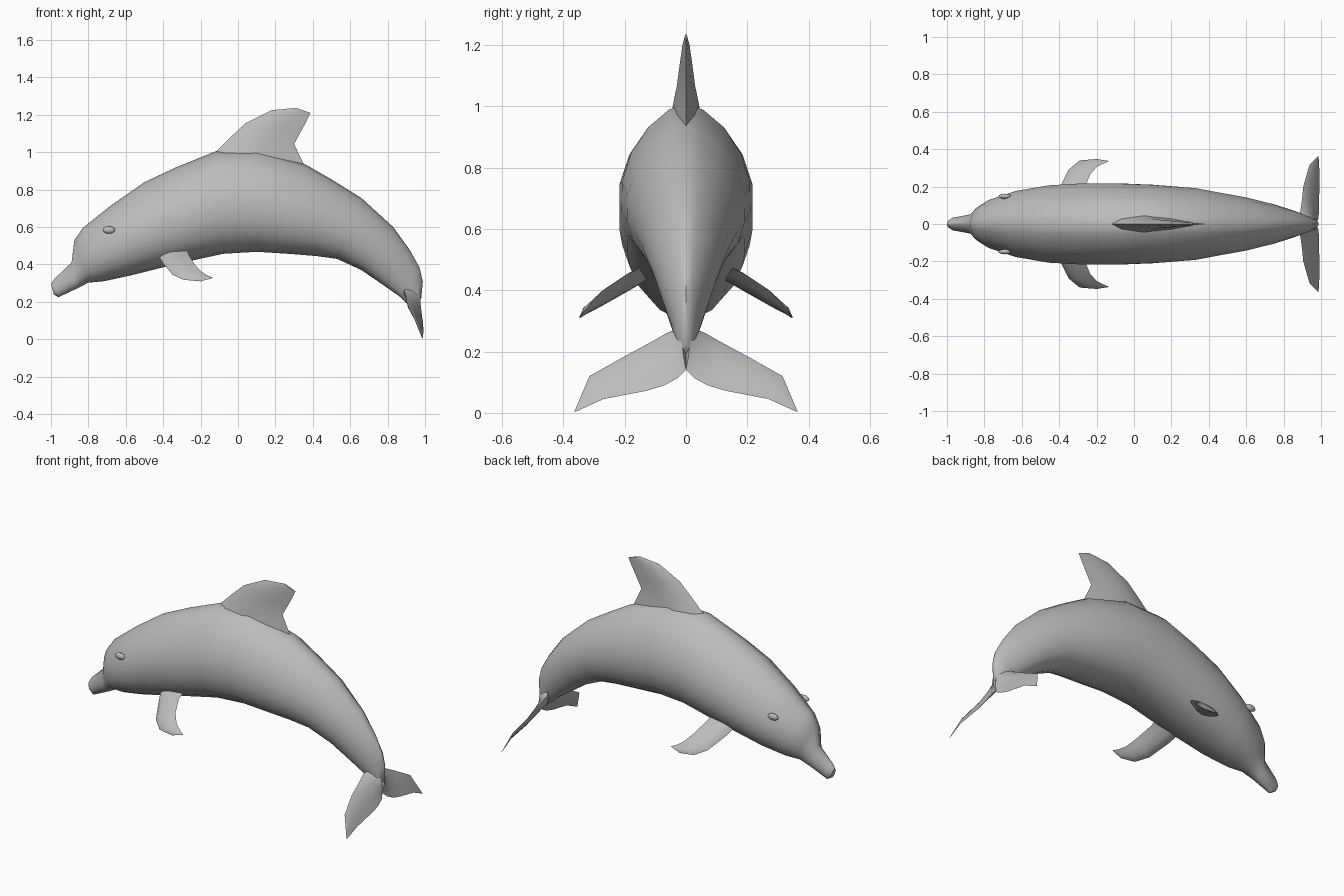
import bpy, bmesh, math
from mathutils import Vector

cube = bpy.data.objects.get("Cube")
if cube:
    bpy.data.objects.remove(cube, do_unlink=True)

grey = bpy.data.materials.new("dolphin grey")
grey.use_nodes = True
COLOUR = (0.5, 0.5, 0.5, 1)
grey.diffuse_color = COLOUR
grey.node_tree.nodes["Principled BSDF"].inputs["Base Color"].default_value = COLOUR


def finish(name, bm, angle):
    """Turn a bmesh into a shaded, coloured object."""
    bmesh.ops.remove_doubles(bm, verts=bm.verts, dist=0.0005)
    bmesh.ops.recalc_face_normals(bm, faces=bm.faces)
    mesh = bpy.data.meshes.new(name)
    bm.to_mesh(mesh)
    bm.free()
    mesh.materials.append(grey)
    obj = bpy.data.objects.new(name, mesh)
    bpy.context.collection.objects.link(obj)
    bpy.ops.object.select_all(action='DESELECT')
    obj.select_set(True)
    bpy.context.view_layer.objects.active = obj
    bpy.ops.object.shade_smooth_by_angle(angle=math.radians(angle))
    return obj


def loft(name, rings, angle=45):
    """Skin a list of closed rings and cap both ends."""
    bm = bmesh.new()
    loops = [[bm.verts.new(p) for p in ring] for ring in rings]
    n = len(loops[0])
    for a, b in zip(loops, loops[1:]):
        for i in range(n):
            j = (i + 1) % n
            bm.faces.new((a[i], a[j], b[j], b[i]))
    bm.faces.new(loops[0])
    bm.faces.new(loops[-1])
    return finish(name, bm, angle)


def body_ring(tx, tz, bx, bz, width, sides=18):
    """Tilted egg section between a back point and a belly point."""
    top, low = Vector((tx, 0, tz)), Vector((bx, 0, bz))
    mid, up = (top + low) / 2, (top - low) / 2
    ring = []
    for i in range(sides):
        t = math.tau * i / sides
        s, c = math.sin(t), math.cos(t)
        power = 1.25 if c > 0 else 0.95
        y = math.copysign(abs(s) ** power, s) * width
        ring.append(mid + up * (c - 0.12 * s * s) + Vector((0, y, 0)))
    return ring


def fin(name, stations, side=1):
    """Thin blade: each station is leading point, trailing point, half thickness."""
    rings = []
    for k, (lead, trail, thick) in enumerate(stations):
        lead, trail = Vector(lead), Vector(trail)
        a, b = stations[max(k - 1, 0)], stations[min(k + 1, len(stations) - 1)]
        span = Vector(b[0]) + Vector(b[1]) - Vector(a[0]) - Vector(a[1])
        normal = (trail - lead).cross(span).normalized() * thick
        ring = [lead]
        ring += [lead.lerp(trail, f) + normal * h for f, h in ((.12, .6), (.38, 1), (.7, .6))]
        ring += [trail]
        ring += [lead.lerp(trail, f) - normal * h for f, h in ((.7, .6), (.38, 1), (.12, .6))]
        rings.append([Vector((p.x, p.y * side, p.z)) for p in ring])
    return loft(name, rings, 50)


# Body from beak tip to tail stock: back x, z, belly x, z, half width
body = [
    (-1.0, .295, -.985, .24, .018), (-.98, .325, -.96, .225, .034),
    (-.89, .41, -.86, .272, .052), (-.875, .53, -.80, .303, .09),
    (-.83, .595, -.72, .31, .13), (-.68, .715, -.58, .34, .18),
    (-.50, .84, -.40, .385, .211), (-.33, .92, -.25, .42, .22),
    (-.12, 1.005, -.08, .457, .221), (.10, 1.01, .10, .468, .213),
    (.36, .935, .30, .455, .195), (.50, .855, .42, .445, .17),
    (.66, .755, .53, .43, .145), (.83, .60, .66, .37, .107),
    (.92, .475, .78, .288, .073), (.97, .385, .865, .228, .047),
    (.988, .31, .905, .19, .034), (.98, .22, .94, .165, .022),
]
loft("body", [body_ring(*s) for s in body])

# Dorsal fin
fin("dorsal_fin", [
    ((-.18, 0, .95), (.37, 0, .90), .055), ((-.10, 0, 1.02), (.325, 0, .99), .042),
    ((-.04, 0, 1.08), (.30, 0, 1.045), .030), ((.04, 0, 1.155), (.33, 0, 1.10), .021),
    ((.18, 0, 1.225), (.36, 0, 1.155), .012), ((.31, 0, 1.237), (.388, 0, 1.21), .004),
])

flipper = [
    ((-.44, .10, .47), (-.27, .10, .49), .025), ((-.40, .19, .405), (-.265, .19, .455), .022),
    ((-.35, .29, .345), (-.235, .265, .405), .016), ((-.29, .34, .318), (-.20, .305, .365), .011),
    ((-.20, .347, .31), (-.165, .322, .342), .006), ((-.137, .337, .327), (-.135, .335, .33), .001),
]
fluke = [
    ((.935, 0, .285), (.972, 0, .14), .030), ((.888, .06, .262), (.985, .025, .115), .022),
    ((.897, .12, .228), (.99, .07, .09), .014), ((.905, .20, .185), (.99, .13, .072), .010),
    ((.938, .315, .12), (.992, .27, .045), .005), ((.985, .364, .005), (.987, .362, .003), .001),
]
for label, side in (("left", 1), ("right", -1)):
    # The model's own left is the -y or +y flank by sign of y
    fin("flipper_" + label, flipper, side)
    fin("tail_fluke_" + label, fluke, side)
    # Slight eyelid swelling
    bm = bmesh.new()
    bmesh.ops.create_uvsphere(bm, u_segments=10, v_segments=6, radius=1)
    for v in bm.verts:
        v.co = Vector((v.co.x * .035 - .69, side * (v.co.y * .014 + .148), v.co.z * .02 + .585))
    finish("eyelid_" + label, bm, 60)
